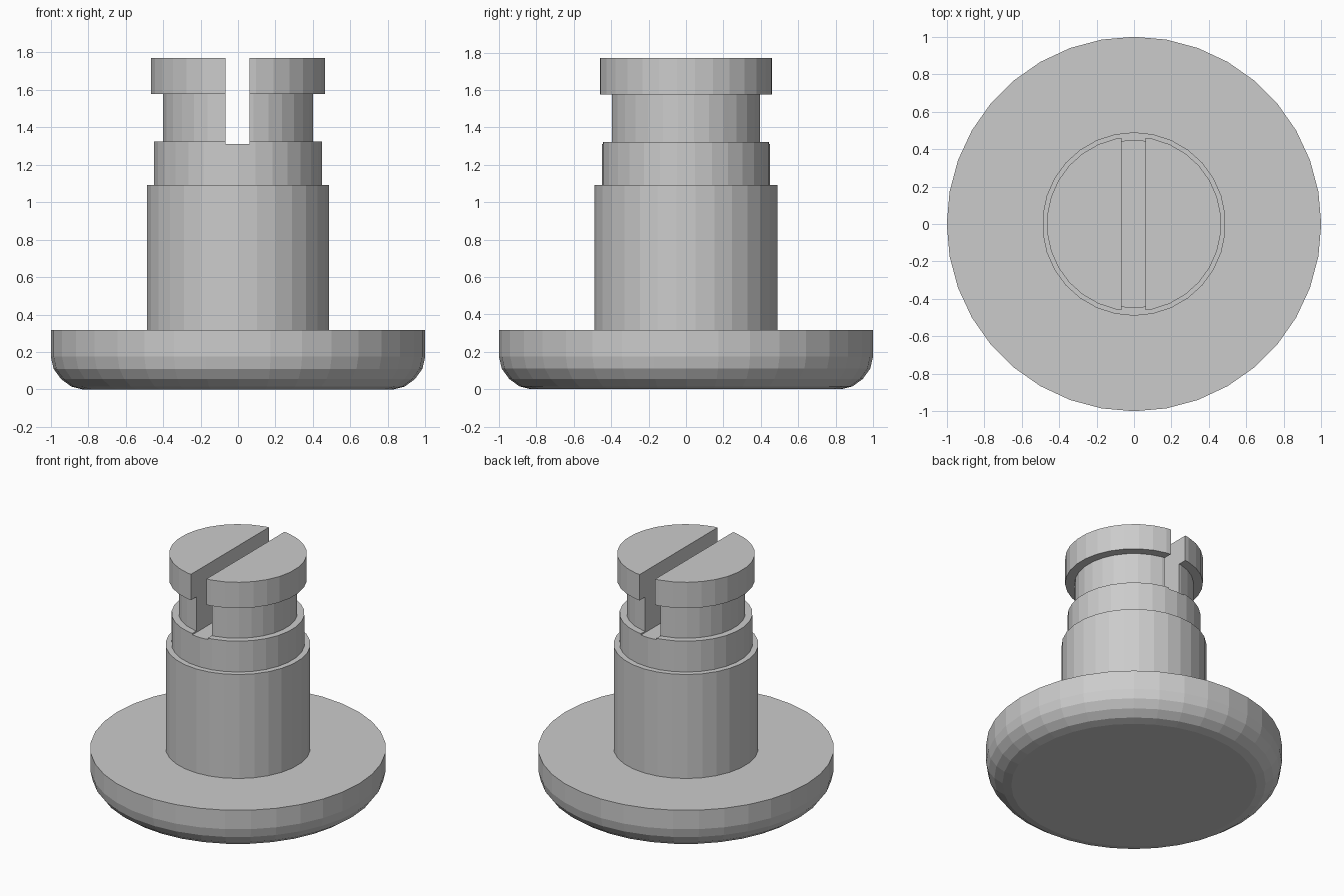
import bpy, bmesh, math

if "Cube" in bpy.data.objects:
    bpy.data.objects.remove(bpy.data.objects["Cube"], do_unlink=True)

grey = bpy.data.materials.new("plain grey")
grey.use_nodes = True
colour = (0.6, 0.6, 0.6, 1)
grey.diffuse_color = colour
grey.node_tree.nodes["Principled BSDF"].inputs["Base Color"].default_value = colour


def add_object(name, bm):
    bmesh.ops.recalc_face_normals(bm, faces=bm.faces)
    mesh = bpy.data.meshes.new(name)
    bm.to_mesh(mesh)
    bm.free()
    mesh.materials.append(grey)
    obj = bpy.data.objects.new(name, mesh)
    bpy.context.collection.objects.link(obj)
    return obj


def lathe(name, profile, sides):
    """Closed solid from (radius, height) points, first vertex on +y."""
    bm = bmesh.new()
    rings = []
    for r, z in profile:
        ring = []
        for i in range(sides):
            a = 2 * math.pi * i / sides
            ring.append(bm.verts.new((r * math.sin(a), r * math.cos(a), z)))
        rings.append(ring)
    for low, high in zip(rings, rings[1:]):
        for i in range(sides):
            j = (i + 1) % sides
            bm.faces.new((low[i], low[j], high[j], high[i]))
    bm.faces.new(rings[0])
    bm.faces.new(rings[-1])
    return add_object(name, bm)


# Wide foot with a rounded lower edge
lathe("foot_disc", [(0.83, 0), (0.89, 0.015), (0.945, 0.055), (0.985, 0.11),
                    (1, 0.175), (1, 0.317)], 36)

# Stepped stem: shaft, collar, neck and head
stem = lathe("stepped_stem", [(0.49, 0.3), (0.49, 1.093), (0.45, 1.093), (0.45, 1.323),
                              (0.402, 1.323), (0.402, 1.577), (0.466, 1.577),
                              (0.466, 1.77)], 30)

# Driver slot, running front to back through head and neck
bm = bmesh.new()
bmesh.ops.create_cube(bm, size=1)
bmesh.ops.scale(bm, vec=(0.128, 1.4, 0.69), verts=bm.verts)
bmesh.ops.translate(bm, vec=(-0.003, 0, 1.312 + 0.345), verts=bm.verts)
cutter = add_object("slot_cutter", bm)
cutter.hide_render = True
cutter.display_type = 'WIRE'

slot = stem.modifiers.new("slot", 'BOOLEAN')
slot.operation = 'DIFFERENCE'
slot.solver = 'EXACT'
slot.object = cutter

# Bake the slot and drop the helper
bpy.context.view_layer.objects.active = stem
stem.select_set(True)
bpy.ops.object.modifier_apply(modifier=slot.name)
bpy.data.objects.remove(cutter, do_unlink=True)
